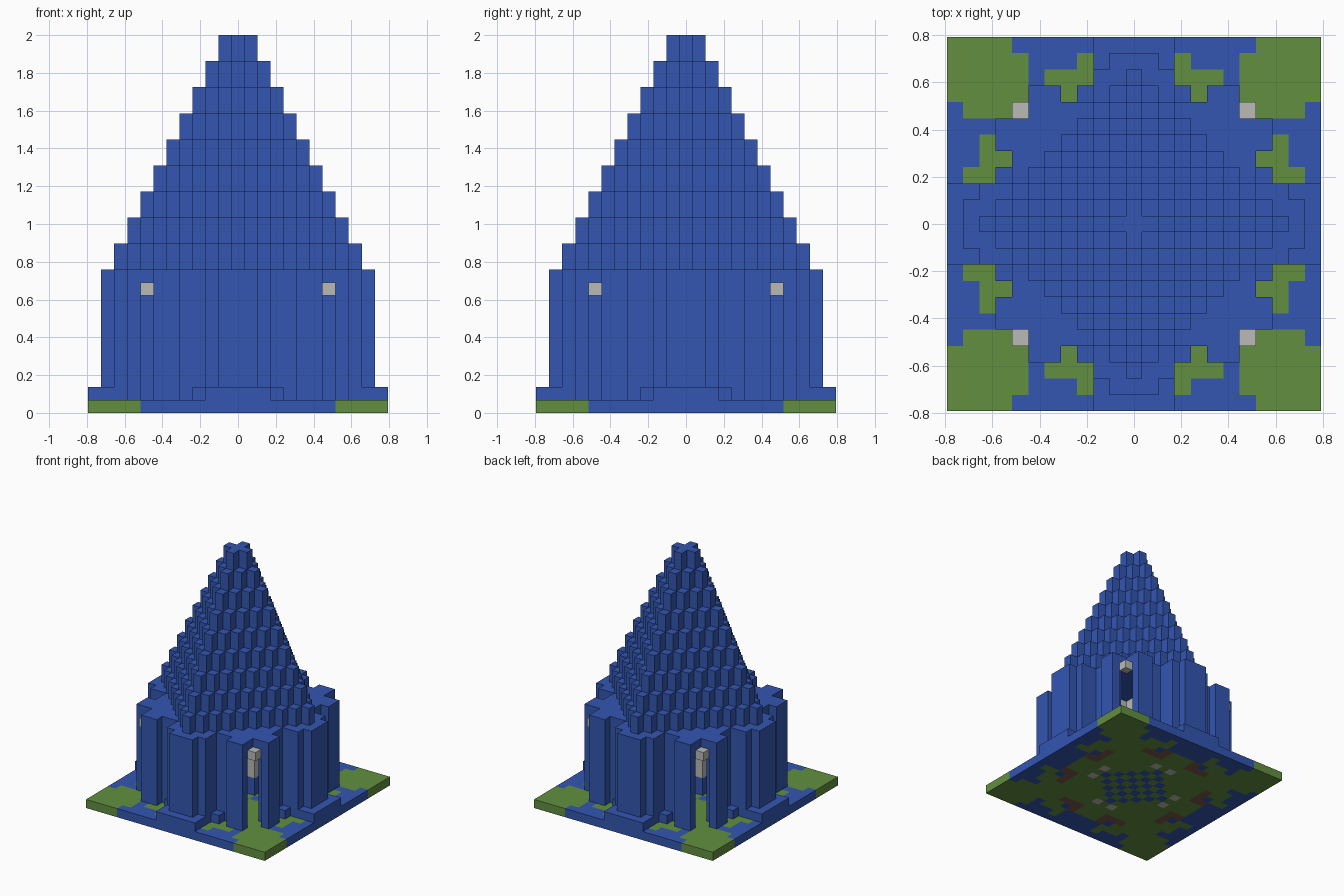
import bpy
import bmesh

if "Cube" in bpy.data.objects:
    bpy.data.objects.remove(bpy.data.objects["Cube"], do_unlink=True)

U = 2 / 29      # edge of one block
R = 11          # blocks from the centre to the edge


def make_material(name, rgb):
    mat = bpy.data.materials.new(name)
    mat.use_nodes = True
    mat.diffuse_color = (*rgb, 1)
    mat.node_tree.nodes["Principled BSDF"].inputs["Base Color"].default_value = (*rgb, 1)
    return mat


blue = make_material("blue brick", (0.033, 0.093, 0.44))
green = make_material("grass green", (0.122, 0.275, 0.051))
grey = make_material("pale grey", (0.49, 0.49, 0.47))
brown = make_material("earth brown", (0.2, 0.1, 0.065))
MATS = [blue, green, grey, brown]


def build(name, z0, z1, rule):
    """Fill the plan cells where rule(a, b) gives a material; a, b = larger, smaller offset."""
    cells = {}
    for x in range(-R, R + 1):
        for y in range(-R, R + 1):
            mat = rule(max(abs(x), abs(y)), min(abs(x), abs(y)))
            if mat:
                cells[x, y] = MATS.index(mat)
    bm = bmesh.new()

    def quad(points, index):
        face = bm.faces.new([bm.verts.new((px * U, py * U, pz * U)) for px, py, pz in points])
        face.material_index = index

    h = 0.5
    for (x, y), m in cells.items():
        ring = [(x - h, y - h), (x + h, y - h), (x + h, y + h), (x - h, y + h)]
        quad([(*p, z1) for p in ring], m)
        quad([(*p, z0) for p in reversed(ring)], m)
        for k, (dx, dy) in enumerate([(0, -1), (1, 0), (0, 1), (-1, 0)]):
            if (x + dx, y + dy) not in cells:
                p, q = ring[k], ring[(k + 1) % 4]
                quad([(*p, z0), (*q, z0), (*q, z1), (*p, z1)], m)
    bmesh.ops.remove_doubles(bm, verts=bm.verts, dist=U / 100)
    bmesh.ops.dissolve_limit(bm, angle_limit=0.01, verts=bm.verts, edges=bm.edges,
                             delimit={"MATERIAL"})
    mesh = bpy.data.meshes.new(name)
    bm.to_mesh(mesh)
    bm.free()
    for mat in MATS:
        mesh.materials.append(mat)
    obj = bpy.data.objects.new(name, mesh)
    bpy.context.collection.objects.link(obj)
    return obj


def in_plan(a, b):
    """Outline of the main hall: square core, corner piers and stepped arms."""
    return ((a <= 7 and b < 7) or (a == 8 and (b <= 2 or b in (5, 6)))
            or (a == 9 and b <= 2) or (a == 10 and b <= 1))


# Ground slab: grass corners, grass patches beside the arms, blue paving
PATCHES = {(9, 3), (10, 3), (8, 4), (9, 4), (9, 5)}


def ground(a, b):
    if (b >= 7 and (a, b) != (R, 7)) or (a, b) in PATCHES:
        return green
    if a >= 9 or (a == 8 and not in_plan(a, b)):
        return blue
    if (a, b) == (5, 1):
        return grey
    if a in (7, 8) and 2 <= b <= 4:
        return brown
    if a + b <= 4 and (a + b) % 2 == 0:
        return blue
    return green


build("ground_slab", 0, 1, ground)

# Entrance steps and small blocks beside the arms
build("steps", 1, 2, lambda a, b: blue if (a in (10, 11) and b <= 2 and not in_plan(a, b))
      or (a, b) == (8, 3) else None)

# Hollow hall walls, open at the four corners, and the roof above
build("hall_walls", 1, 10, lambda a, b: blue if in_plan(a, b) and a >= 7 and (a, b) != (7, 6)
      else None)
build("hall_roof", 10, 11, lambda a, b: blue if in_plan(a, b) else None)

# Corner lanterns and the pillar inside
build("corner_lanterns", 9, 10, lambda a, b: grey if a == b == 7 else None)
build("pillar_foot", 1, 3, lambda a, b: blue if a + b <= 2 else None)
build("pillar", 3, 10, lambda a, b: grey if a + b <= 2 else None)

# Stepped spire of shrinking diamond tiers
for tier in range(9):
    size = 9 - tier
    z = 11 + 2 * tier
    build(f"spire_tier_{tier + 1}", z, z + 2, lambda a, b: blue if a + b <= size else None)
